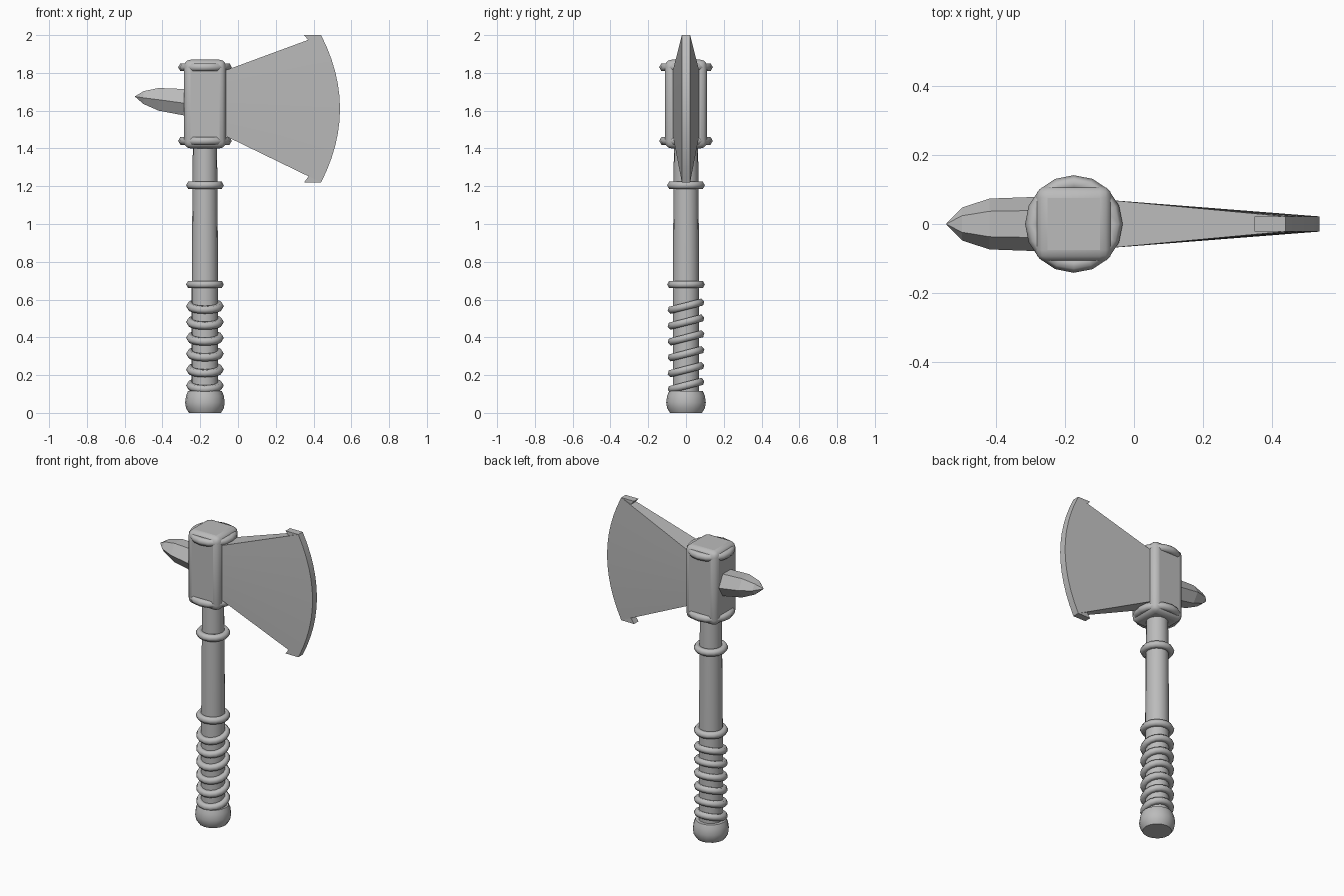
import bpy
import bmesh
from math import radians, sin, cos, tau

old = bpy.data.objects.get("Cube")
if old:
    bpy.data.objects.remove(old, do_unlink=True)

AXIS = -0.175  # x position of the handle

grey = bpy.data.materials.new("plain grey")
grey.use_nodes = True
colour = (0.5, 0.5, 0.5, 1)
grey.diffuse_color = colour
grey.node_tree.nodes["Principled BSDF"].inputs["Base Color"].default_value = colour


def finish(name, verts, faces, smooth=None):
    mesh = bpy.data.meshes.new(name)
    mesh.from_pydata(verts, [], faces)
    bm = bmesh.new()
    bm.from_mesh(mesh)
    bmesh.ops.recalc_face_normals(bm, faces=bm.faces)
    bm.to_mesh(mesh)
    bm.free()
    obj = bpy.data.objects.new(name, mesh)
    bpy.context.collection.objects.link(obj)
    mesh.materials.append(grey)
    if smooth:
        shade(obj, smooth)
    return obj


def shade(obj, angle):
    bpy.ops.object.select_all(action="DESELECT")
    obj.select_set(True)
    bpy.context.view_layer.objects.active = obj
    bpy.ops.object.shade_smooth_by_angle(angle=radians(angle))


def loft(name, rings, smooth=None):
    """Skin equal-sized point loops and cap both ends."""
    n = len(rings[0])
    verts = [p for ring in rings for p in ring]
    faces = [(i * n + j, i * n + (j + 1) % n, (i + 1) * n + (j + 1) % n, (i + 1) * n + j)
             for i in range(len(rings) - 1) for j in range(n)]
    faces += [tuple(range(n)), tuple(range(len(verts) - n, len(verts)))]
    return finish(name, verts, faces, smooth)


def lathe(name, profile, sides=16):
    rings = [[(AXIS + r * cos(tau * k / sides), r * sin(tau * k / sides), z)
              for k in range(sides)] for r, z in profile]
    return loft(name, rings, 50)


def band(name, z, outer, minor=0.022, tilt=0):
    bpy.ops.mesh.primitive_torus_add(
        major_segments=16, minor_segments=6, major_radius=outer - minor,
        minor_radius=minor, location=(AXIS, 0, z), rotation=(tilt, 0, 0))
    obj = bpy.context.object
    obj.name = name
    obj.data.materials.append(grey)
    shade(obj, 80)


def plate(name, outline, half):
    loft(name, [[(x, y, z) for x, z in outline] for y in (-half, half)])


# Handle and pommel
lathe("handle", [(0.07, 0.08), (0.07, 0.68), (0.066, 1.2), (0.064, 1.43)])
lathe("pommel", [(0.085, 0), (0.1, 0.025), (0.105, 0.055), (0.1, 0.09), (0.09, 0.115)])

# Bands and tilted grip wraps
band("grip_top_band", 0.68, 0.1)
band("neck_band", 1.205, 0.1)
for i in range(6):
    band(f"grip_wrap_{i + 1}", 0.145 + 0.084 * i, 0.1, tilt=0.25)

# Rounded square head block with a band at each end
bpy.ops.mesh.primitive_cube_add(size=1, location=(AXIS, 0, 1.635))
head = bpy.context.object
head.name = "head_block"
head.scale = (0.222, 0.222, 0.47)
bpy.ops.object.transform_apply(location=False, rotation=False, scale=True)
head.data.materials.append(grey)
bevel = head.modifiers.new("rounded edges", "BEVEL")
bevel.width = 0.035
bevel.segments = 3
shade(head, 40)
band("head_lower_band", 1.44, 0.142, 0.024)
band("head_upper_band", 1.83, 0.142, 0.024)

# Blade: wedge fanning from the head to a curved flat edge
sections = []
STEPS = 12
for i in range(STEPS + 1):
    t = i / STEPS
    root_z = 1.47 + 0.34 * t
    edge_z = 1.22 + 0.78 * t
    edge_x = 0.54 - 0.1 * (2 * t - 1) ** 2
    sections.append([(-0.075, -0.07, root_z), (edge_x, -0.022, edge_z),
                     (edge_x, 0.022, edge_z), (-0.075, 0.07, root_z)])
loft("blade", sections, 30)

# Barbs at the blade corners
plate("upper_barb", [(0.35, 2.0), (0.375, 1.97), (0.44, 1.99), (0.44, 2.0)], 0.022)
plate("lower_barb", [(0.35, 1.22), (0.375, 1.255), (0.44, 1.235), (0.44, 1.22)], 0.022)

# Six-sided back spike: x, bottom, middle, top, half width
spike = []
for x, low, mid, high, w in [(-0.25, 1.568, 1.635, 1.713, 0.08),
                             (-0.42, 1.6, 1.658, 1.72, 0.074),
                             (-0.5, 1.635, 1.668, 1.703, 0.048),
                             (-0.545, 1.674, 1.675, 1.676, 0.002)]:
    spike.append([(x, w, mid), (x, w / 2, high), (x, -w / 2, high),
                  (x, -w, mid), (x, -w / 2, low), (x, w / 2, low)])
loft("back_spike", spike)
